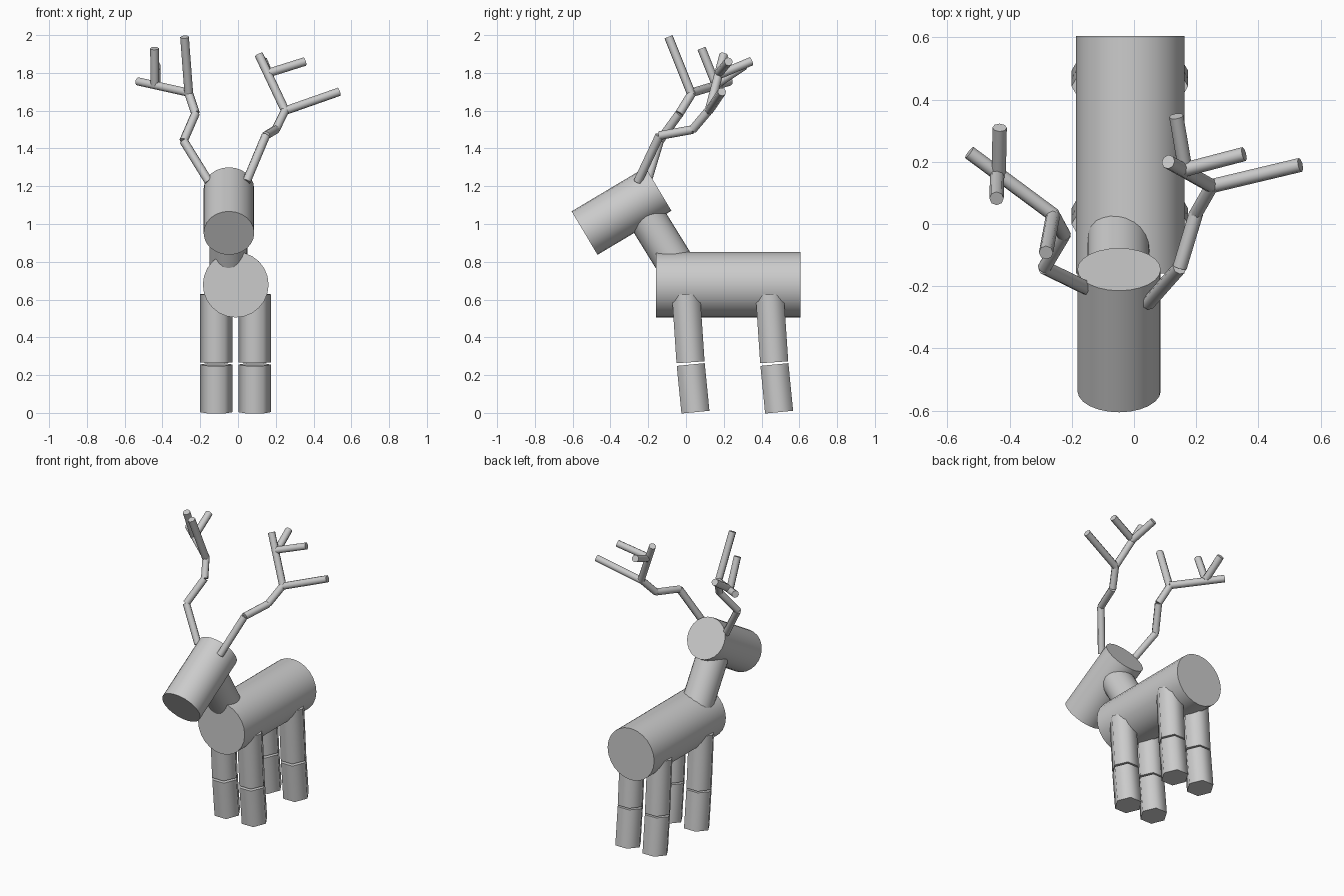
import bpy, math
from mathutils import Vector, Matrix

if "Cube" in bpy.data.objects:
    bpy.data.objects.remove(bpy.data.objects["Cube"])


def rod(name, a, b, r, sides):
    """Capped cylinder from a to b; first vertex of the section lies towards +x."""
    a, b = Vector(a), Vector(b)
    w = (b - a).normalized()
    u = Vector((1, 0, 0)) - w * w.x
    u.normalize()
    v = w.cross(u)
    rot = Matrix((u, v, w)).transposed()
    ring = [rot @ Vector((r * math.cos(t), r * math.sin(t), 0))
            for t in (2 * math.pi * i / sides for i in range(sides))]
    verts = [a + p for p in ring] + [b + p for p in ring]
    faces = [(i, (i + 1) % sides, sides + (i + 1) % sides, sides + i) for i in range(sides)]
    faces += [tuple(reversed(range(sides))), tuple(range(sides, 2 * sides))]
    me = bpy.data.meshes.new(name)
    me.from_pydata(verts, [], faces)
    ob = bpy.data.objects.new(name, me)
    bpy.context.collection.objects.link(ob)
    bpy.context.view_layer.objects.active = ob
    bpy.ops.object.select_all(action='DESELECT')
    ob.select_set(True)
    bpy.ops.object.shade_smooth_by_angle(angle=math.radians(65))
    return ob


# Trunk, neck and head
rod("body", (-0.012, -0.16, 0.679), (-0.012, 0.605, 0.679), 0.174, 24)
rod("neck", (-0.05, -0.005, 0.705), (-0.05, -0.215, 1.045), 0.1, 24)
rod("head", (-0.048, -0.146, 1.185), (-0.048, -0.537, 0.952), 0.134, 24)

# Four two-piece legs
for end, dy in (("front", 0), ("back", 0.443)):
    for side, x in (("left", -0.115), ("right", 0.088)):
        rod(f"{end}_{side}_upper_leg", (x, dy, 0.628), (x, dy + 0.024, 0.268), 0.086, 6)
        rod(f"{end}_{side}_lower_leg", (x, dy + 0.025, 0.256), (x, dy + 0.05, 0.004), 0.086, 6)

# Antlers: a main path, then single branches (start, end)
antlers = {
    "right": ([(0.045, -0.255, 1.225), (0.147, -0.14, 1.468), (0.2, 0.035, 1.5), (0.25, 0.122, 1.603)],
              [((0.25, 0.122, 1.6), (0.535, 0.19, 1.70)),
               ((0.25, 0.122, 1.6), (0.11, 0.2, 1.897)),
               ((0.163, 0.175, 1.80), (0.354, 0.225, 1.86)),
               ((0.165, 0.175, 1.79), (0.136, 0.347, 1.862))]),
    "left": ([(-0.155, -0.205, 1.225), (-0.288, -0.14, 1.44), (-0.225, -0.035, 1.585), (-0.26, 0.03, 1.69)],
             [((-0.26, 0.03, 1.685), (-0.283, -0.092, 1.99)),
              ((-0.26, 0.03, 1.695), (-0.53, 0.23, 1.755)),
              ((-0.44, 0.16, 1.735), (-0.442, 0.082, 1.93)),
              ((-0.435, 0.16, 1.74), (-0.432, 0.31, 1.84))]),
}
for side, (path, branches) in antlers.items():
    for i, (a, b) in enumerate(list(zip(path, path[1:])) + branches):
        rod(f"{side}_antler_{i + 1}", a, b, 0.023, 8)
